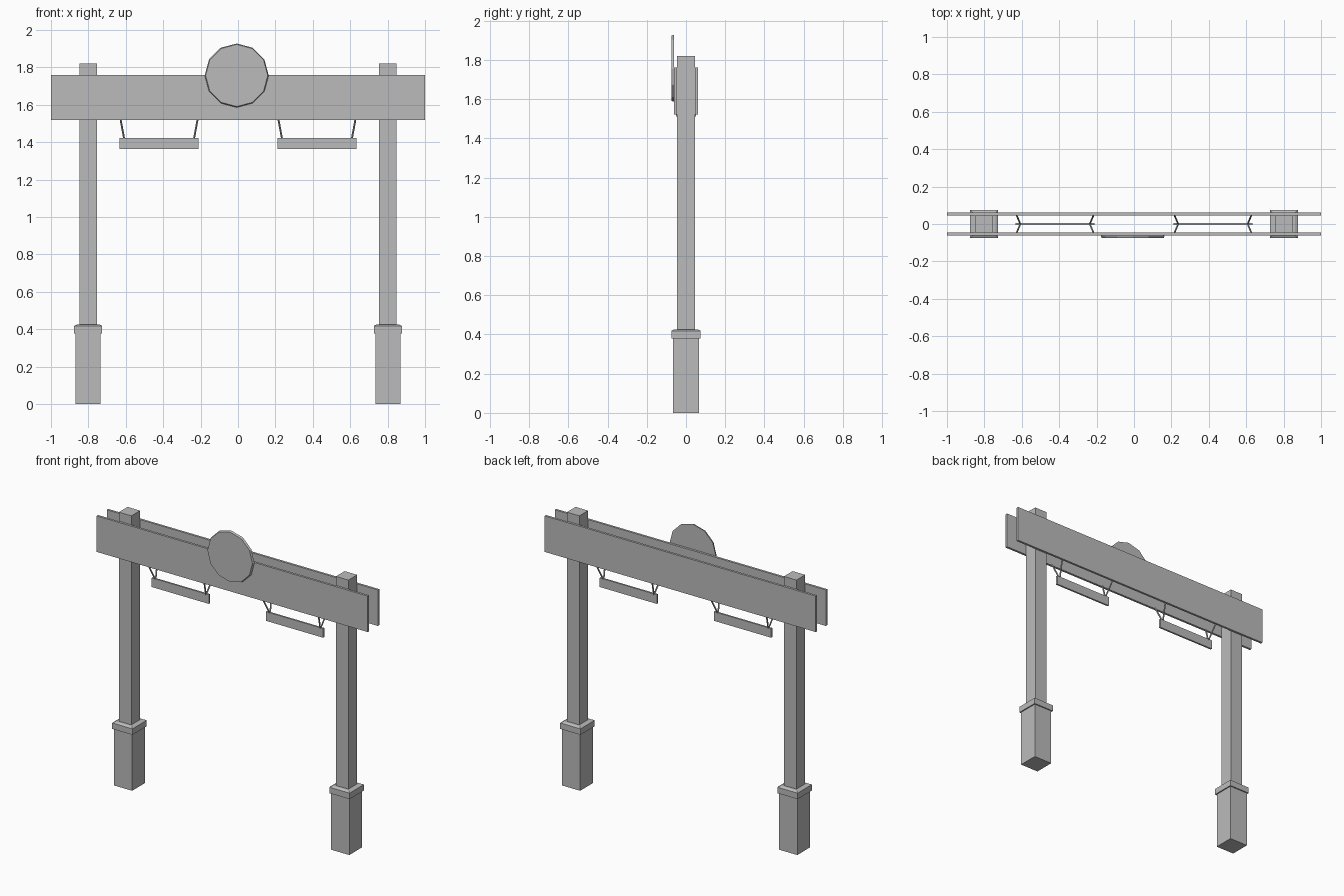
import bpy, bmesh, math
from mathutils import Vector, Matrix

cube = bpy.data.objects.get("Cube")
if cube:
    bpy.data.objects.remove(cube, do_unlink=True)

grey = bpy.data.materials.new("plain grey")
grey.use_nodes = True
GREY = (0.5, 0.5, 0.5, 1)
grey.diffuse_color = GREY
grey.node_tree.nodes["Principled BSDF"].inputs["Base Color"].default_value = GREY


def finish(bm, name):
    mesh = bpy.data.meshes.new(name)
    bmesh.ops.recalc_face_normals(bm, faces=bm.faces)
    bm.to_mesh(mesh)
    bm.free()
    mesh.materials.append(grey)
    obj = bpy.data.objects.new(name, mesh)
    bpy.context.collection.objects.link(obj)
    return obj


def box(name, low, high):
    low, high = Vector(low), Vector(high)
    bm = bmesh.new()
    bmesh.ops.create_cube(bm, size=1)
    bmesh.ops.scale(bm, vec=high - low, verts=bm.verts)
    bmesh.ops.translate(bm, vec=(low + high) / 2, verts=bm.verts)
    return finish(bm, name)


def square_column(name, x, half, z0, z1):
    return box(name, (x - half, -half, z0), (x + half, half, z1))


def rod(name, start, end, radius):
    start, end = Vector(start), Vector(end)
    axis = end - start
    bm = bmesh.new()
    turn = axis.to_track_quat("Z", "Y").to_matrix().to_4x4()
    bmesh.ops.create_cone(bm, cap_ends=True, segments=6, radius1=radius,
                          radius2=radius, depth=axis.length,
                          matrix=Matrix.Translation((start + end) / 2) @ turn)
    return finish(bm, name)


def cap_slope(name, x, half, top_half, z0, z1):
    # Shallow sloped top of the collar
    bm = bmesh.new()
    bmesh.ops.create_cone(bm, cap_ends=True, segments=4,
                          radius1=half * math.sqrt(2), radius2=top_half * math.sqrt(2),
                          depth=z1 - z0,
                          matrix=Matrix.Translation((x, 0, (z0 + z1) / 2))
                          @ Matrix.Rotation(math.pi / 4, 4, "Z"))
    return finish(bm, name)


for side, s in (("left", 1), ("right", -1)):
    # Posts with pedestal and collar
    x = 0.801 * s
    square_column(f"{side}_pedestal", x, 0.067, 0, 0.38)
    square_column(f"{side}_collar", x, 0.075, 0.378, 0.418)
    cap_slope(f"{side}_collar_top", x, 0.075, 0.06, 0.418, 0.426)
    square_column(f"{side}_post", x, 0.046, 0.4, 1.82)

    # Hanging boards
    cx = 0.422 * s
    box(f"{side}_hanging_board", (cx - 0.211, -0.006, 1.363), (cx + 0.211, 0.006, 1.424))
    for end, e in (("outer", s), ("inner", -s)):
        for face, f in (("front", -1), ("back", 1)):
            rod(f"{side}_{end}_{face}_hanger",
                (cx + 0.207 * e, 0.05 * f, 1.528),
                (cx + 0.187 * e, 0.003 * f, 1.42), 0.005)

# Cross planks on both sides of the posts
for face, f in (("front", -1), ("back", 1)):
    y0, y1 = sorted((0.046 * f, 0.061 * f))
    box(f"{face}_plank", (-1, y0, 1.52), (1, y1, 1.76))

# Twelve-sided disc on the front plank
bm = bmesh.new()
bmesh.ops.create_cone(bm, cap_ends=True, segments=12, radius1=0.171, radius2=0.166,
                      depth=0.014,
                      matrix=Matrix.Translation((-0.007, -0.068, 1.757))
                      @ Matrix.Rotation(math.pi / 2, 4, "X"))
finish(bm, "front_disc")
